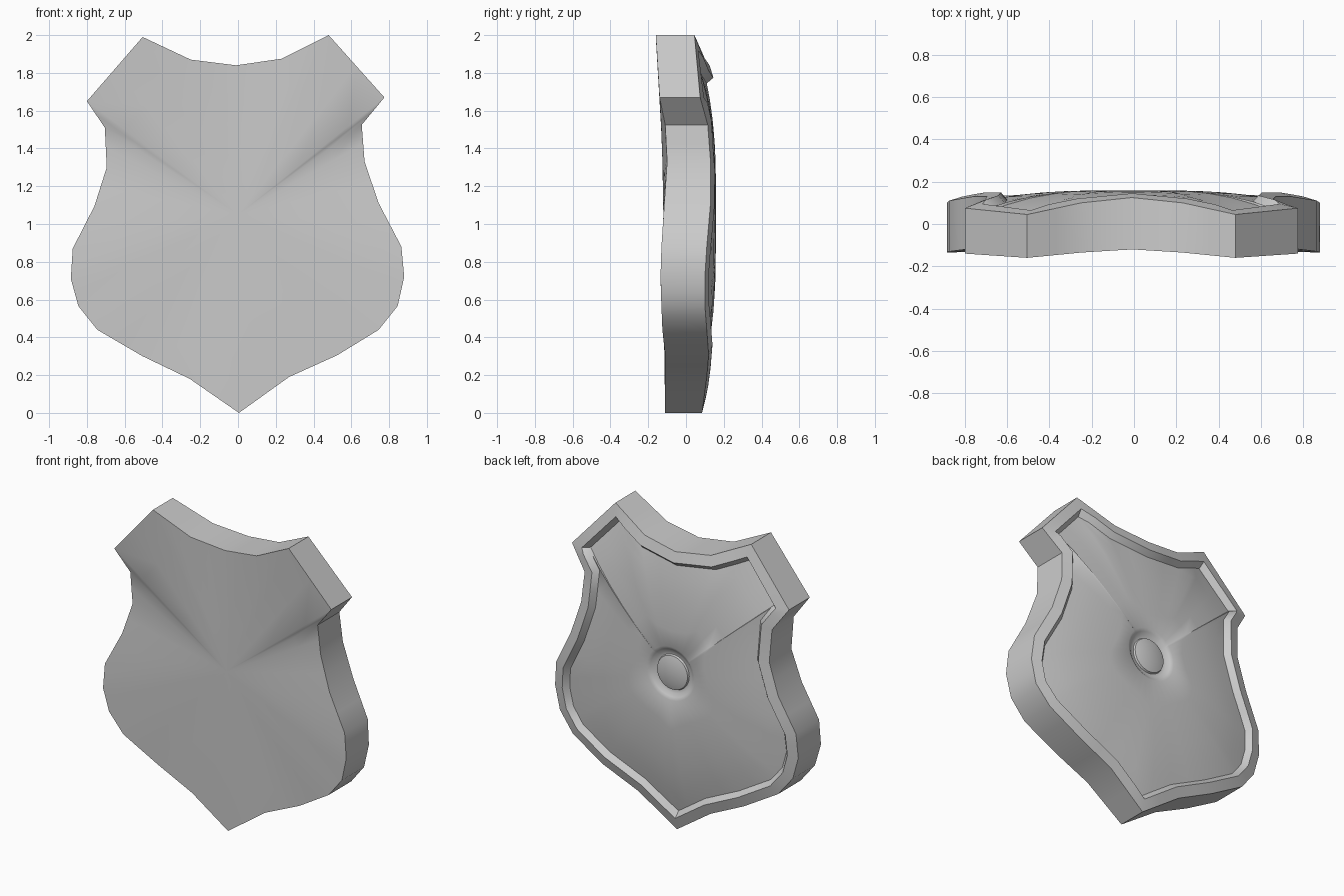
import bpy
import bmesh
import math
from mathutils import Vector

cube = bpy.data.objects.get("Cube")
if cube:
    bpy.data.objects.remove(cube)

# Single plain metal colour
metal = bpy.data.materials.new("grey metal")
metal.use_nodes = True
GREY = (0.6, 0.6, 0.6, 1)
metal.diffuse_color = GREY
metal.node_tree.nodes["Principled BSDF"].inputs["Base Color"].default_value = GREY

# Outline (x, z), anticlockwise from the bottom tip
LEFT = [(0.005, 0), (.27, .19), (.525, .305), (.745, .44), (.845, .565), (.88, .72),
        (.865, .88), (.745, 1.11), (.67, 1.33), (.655, 1.525), (.775, 1.67), (.48, 2),
        (.23, 1.875), (-.01, 1.84)]
RIGHT = [(-.25, 1.87), (-.505, 1.99), (-.8, 1.65), (-.705, 1.51), (-.695, 1.3),
         (-.76, 1.095), (-.875, .87), (-.885, .71), (-.845, .565), (-.745, .44),
         (-.505, .3), (-.255, .18)]
# Depth of the front and back edges, from the tip up to the top centre
FRONT = [-.11, -.11, -.11, -.125, -.13, -.135, -.13, -.115, -.1, -.11, -.14, -.16, -.135, -.12]
BACK = [.085, .11, .12, .11, .1, .1, .11, .13, .13, .115, .075, .045, .1, .125]
CENTRE = Vector((0, 1.05))
DOME = 0.16


def mirrored(values):
    return values + values[-2:0:-1]


def with_midpoints(values):
    """Split every step of a closed list in two."""
    result = []
    for i, a in enumerate(values):
        result += [a, (a + values[(i + 1) % len(values)]) / 2]
    return result


def inset(points, distance):
    """Move a closed outline inwards by an even distance."""
    result = []
    for i, p in enumerate(points):
        a = (p - points[i - 1]).normalized()
        b = (points[(i + 1) % len(points)] - p).normalized()
        na, nb = Vector((-a.y, a.x)), Vector((-b.y, b.x))
        result.append(p + (na + nb) * distance / (1 + na.dot(nb)))
    return result


def scaled(points, factor):
    return [CENTRE.lerp(p, factor) for p in points]


outline = with_midpoints([Vector(p) for p in LEFT + RIGHT])
front = with_midpoints(mirrored(FRONT))
back = with_midpoints(mirrored(BACK))
count = len(outline)

bm = bmesh.new()


def ring(points, depths):
    return [bm.verts.new((p.x, y, p.y)) for p, y in zip(points, depths)]


def bridge(a, b):
    for i in range(count):
        j = (i + 1) % count
        bm.faces.new((a[i], a[j], b[j], b[i]))


def cap(loop, depth):
    middle = bm.verts.new((CENTRE.x, depth, CENTRE.y))
    for i in range(count):
        bm.faces.new((loop[i], loop[(i + 1) % count], middle))


# Nearly flat front face
front_rings = []
for t in (0.4, 0.75, 1):
    front_rings.append(ring(scaled(outline, t), [-.12 + (y + .12) * t ** 2 for y in front]))
cap(front_rings[0], -.12)

# Side wall, sloping rim, ridge and the step down to the panel
rim = ring(outline, back)
ridge = ring(inset(outline, .065), [y + .02 for y in back])
panel_outline = inset(outline, .095)
panel_depth = [y - .015 for y in back]
rings = front_rings + [rim, ridge, ring(panel_outline, panel_depth)]

# Domed back panel
for t in (0.88, 0.72, 0.55, 0.4):
    rings.append(ring(scaled(panel_outline, t),
                      [DOME + (y - DOME) * t ** 3 for y in panel_depth]))

# Round boss: shallow groove around a low button
directions = [(p - CENTRE).normalized() for p in panel_outline]
for radius, depth in ((.175, .158), (.155, .148), (.135, .132), (.115, .13),
                      (.11, .142), (.07, .153)):
    rings.append(ring([CENTRE + d * radius for d in directions], [depth] * count))
for a, b in zip(rings, rings[1:]):
    bridge(a, b)
cap(rings[-1], .157)

bmesh.ops.recalc_face_normals(bm, faces=bm.faces)
mesh = bpy.data.meshes.new("shield")
bm.to_mesh(mesh)
bm.free()
mesh.materials.append(metal)
shield = bpy.data.objects.new("shield", mesh)
bpy.context.collection.objects.link(shield)

# Smooth surfaces with crisp outer edges
bpy.ops.object.select_all(action="DESELECT")
shield.select_set(True)
bpy.context.view_layer.objects.active = shield
bpy.ops.object.shade_smooth_by_angle(angle=math.radians(40))
